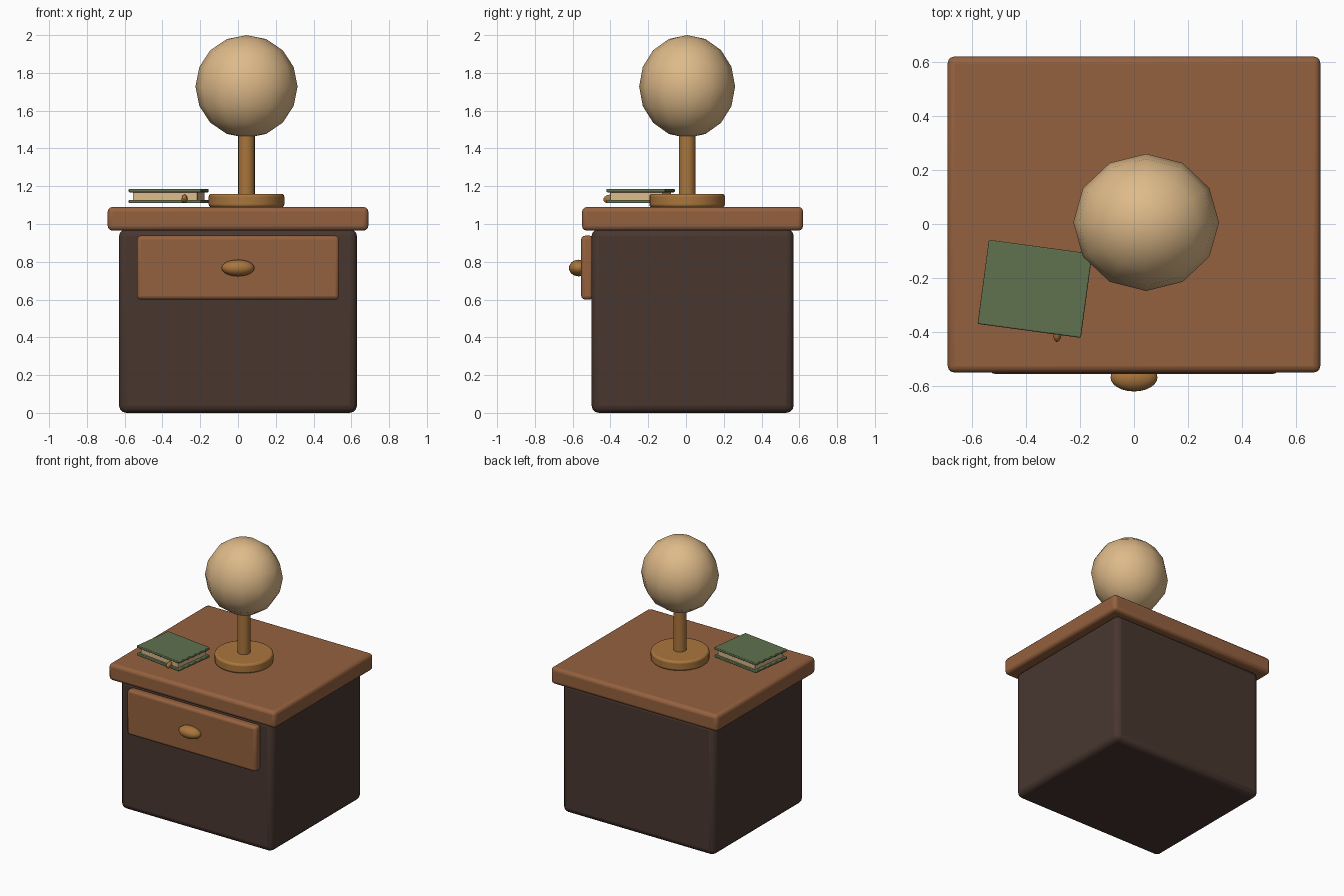
import bpy
from math import radians
from mathutils import Matrix, Vector

old = bpy.data.objects.get("Cube")
if old:
    bpy.data.objects.remove(old, do_unlink=True)


def material(name, rgb):
    m = bpy.data.materials.new(name)
    m.use_nodes = True
    m.diffuse_color = (*rgb, 1)
    m.node_tree.nodes["Principled BSDF"].inputs["Base Color"].default_value = (*rgb, 1)
    return m


dark_wood = material("dark wood", (0.065, 0.037, 0.028))
warm_wood = material("warm wood", (0.30, 0.12, 0.049))
brass = material("brass", (0.40, 0.18, 0.045))
cream = material("cream", (0.73, 0.49, 0.25))
green = material("green cloth", (0.116, 0.165, 0.078))


def finish(name, mat, bevel=0, segments=3):
    """Name, colour, round and smooth the active object."""
    ob = bpy.context.object
    ob.name = name
    ob.data.materials.append(mat)
    bpy.ops.object.transform_apply(location=False, rotation=False, scale=True)
    bpy.ops.object.shade_smooth_by_angle(angle=radians(40))
    if bevel:
        mod = ob.modifiers.new("rounded edges", "BEVEL")
        mod.width = bevel
        mod.segments = segments
        mod.limit_method = "ANGLE"
    return ob


def box(name, mat, low, high, bevel, turn=0):
    low, high = Vector(low), Vector(high)
    bpy.ops.mesh.primitive_cube_add(size=1, location=(low + high) / 2,
                                    rotation=(0, 0, turn))
    bpy.context.object.scale = high - low
    return finish(name, mat, bevel)


def cylinder(name, mat, radius, x, y, bottom, top, bevel=0, sides=32):
    bpy.ops.mesh.primitive_cylinder_add(vertices=sides, radius=radius, depth=top - bottom,
                                        location=(x, y, (bottom + top) / 2))
    return finish(name, mat, bevel)


def ellipsoid(name, mat, radii, location, sides, rings):
    bpy.ops.mesh.primitive_uv_sphere_add(segments=sides, ring_count=rings, radius=1,
                                         location=location)
    bpy.context.object.scale = radii
    ob = finish(name, mat)
    bpy.ops.object.shade_smooth()
    return ob


# Nightstand
box("cabinet_body", dark_wood, (-0.63, -0.5, 0), (0.63, 0.57, 0.975), 0.04)
box("table_top", warm_wood, (-0.69, -0.55, 0.965), (0.69, 0.62, 1.09), 0.025)
box("drawer_front", warm_wood, (-0.535, -0.555, 0.6), (0.535, -0.49, 0.938), 0.02)
ellipsoid("drawer_knob", brass, (0.087, 0.052, 0.044), (0, -0.568, 0.767), 24, 12)

# Lamp
LAMP_X, LAMP_Y = 0.045, 0.006
cylinder("lamp_base", brass, 0.2, LAMP_X, LAMP_Y, 1.088, 1.16, 0.015)
cylinder("lamp_stem", brass, 0.044, LAMP_X, LAMP_Y, 1.15, 1.5, sides=20)
ellipsoid("lamp_globe", cream, (0.27, 0.254, 0.272), (LAMP_X, LAMP_Y, 1.728), 12, 8)

# Book, slightly turned on the table
BOOK_X, BOOK_Y, TURN = -0.367, -0.24, radians(-7.7)


def book_layer(name, mat, width, depth, bottom, top, bevel):
    box(name, mat, (BOOK_X - width / 2, BOOK_Y - depth / 2, bottom),
        (BOOK_X + width / 2, BOOK_Y + depth / 2, top), bevel, TURN)


book_layer("book_lower_cover", green, 0.386, 0.314, 1.11, 1.128, 0.005)
book_layer("book_pages", cream, 0.345, 0.28, 1.125, 1.172, 0.003)
book_layer("book_upper_cover", green, 0.386, 0.314, 1.168, 1.186, 0.005)

# Bookmark end hanging out of the front edge
marker = ellipsoid("bookmark", brass, (0.015, 0.03, 0.022), (-0.283, -0.408, 1.133), 12, 8)
marker.rotation_euler = (radians(15), 0, TURN)
